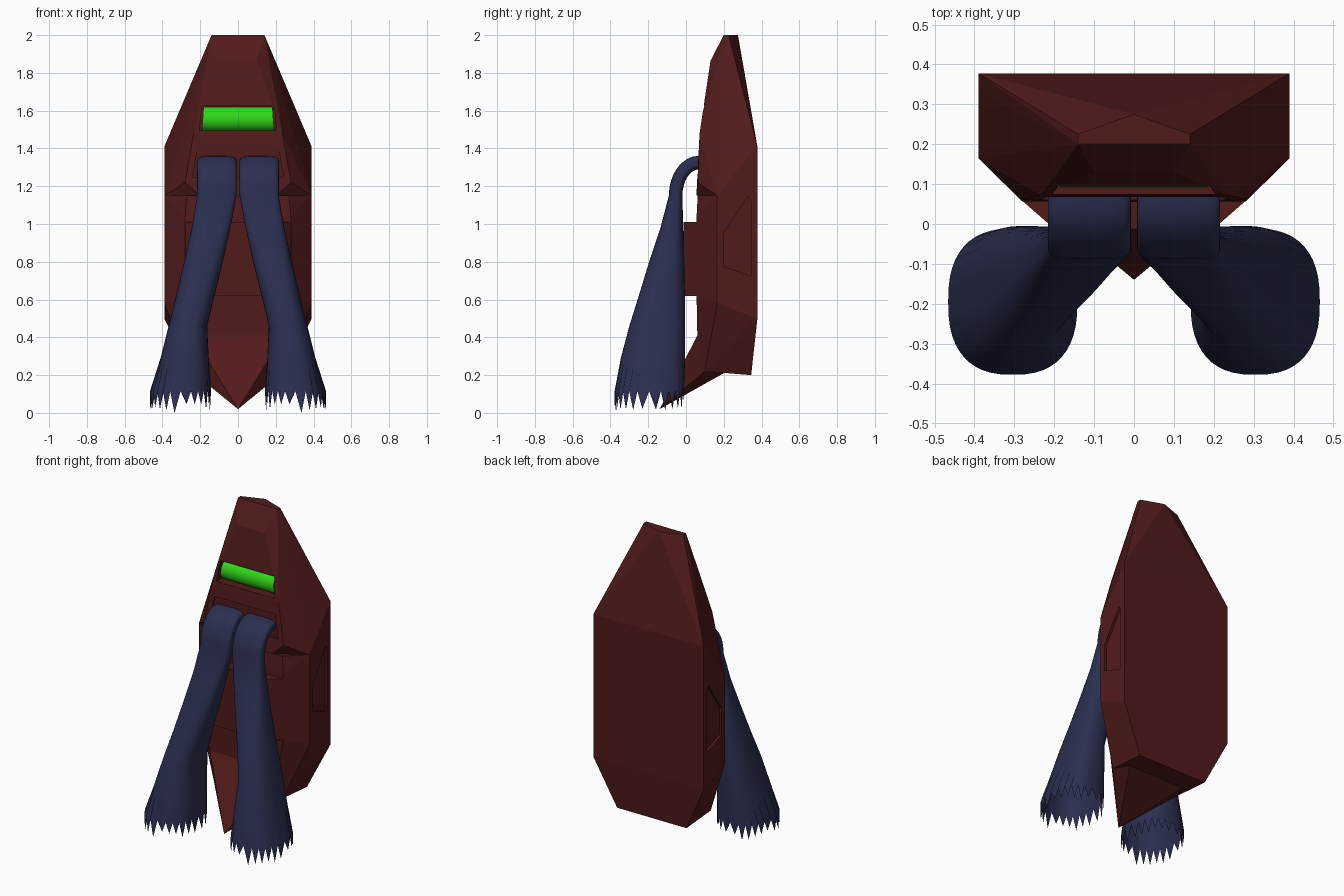
import bpy, bmesh, math, random
from mathutils import Vector

if "Cube" in bpy.data.objects:
    bpy.data.objects.remove(bpy.data.objects["Cube"])

random.seed(4)


def material(name, rgb):
    m = bpy.data.materials.new(name)
    m.diffuse_color = (*rgb, 1)
    m.use_nodes = True
    m.node_tree.nodes["Principled BSDF"].inputs["Base Color"].default_value = m.diffuse_color
    return m


RED = material("dark_red", (0.085, 0.011, 0.011))
NAVY = material("navy", (0.024, 0.028, 0.08))
GREEN = material("green", (0.03, 0.7, 0.01))


def finish(name, bm, mat):
    bmesh.ops.recalc_face_normals(bm, faces=bm.faces)
    me = bpy.data.meshes.new(name)
    bm.to_mesh(me)
    bm.free()
    ob = bpy.data.objects.new(name, me)
    bpy.context.collection.objects.link(ob)
    if mat:
        me.materials.append(mat)
    return ob


def mirror_hull(name, pts, mat=RED):
    """Faceted convex block from half of its corners, mirrored over x."""
    bm = bmesh.new()
    for x, y, z in pts:
        bm.verts.new((x, y, z))
        if x:
            bm.verts.new((-x, y, z))
    res = bmesh.ops.convex_hull(bm, input=bm.verts)
    loose = [v for v in bm.verts if not v.link_faces]
    bmesh.ops.delete(bm, geom=loose, context='VERTS')
    bmesh.ops.dissolve_limit(bm, angle_limit=0.01, verts=bm.verts, edges=bm.edges)
    return finish(name, bm, mat)


def prism(name, pts, depth):
    """Extrude a closed 3D polygon along the depth vector."""
    bm = bmesh.new()
    a = [bm.verts.new(p) for p in pts]
    b = [bm.verts.new(Vector(p) + Vector(depth)) for p in pts]
    bm.faces.new(a)
    bm.faces.new(b[::-1])
    for i in range(len(a)):
        j = (i + 1) % len(a)
        bm.faces.new((a[i], a[j], b[j], b[i]))
    return finish(name, bm, None)


def cut(target, cutter):
    cutter.hide_render = True
    mod = target.modifiers.new("cut", 'BOOLEAN')
    mod.operation = 'DIFFERENCE'
    mod.solver = 'EXACT'
    mod.object = cutter
    bpy.context.view_layer.objects.active = target
    bpy.ops.object.modifier_apply(modifier=mod.name)
    bpy.data.objects.remove(cutter)


# Tapering hood
hood = mirror_hull("upper_shell", [
    (.14, .20, 2), (.14, .225, 2), (0, .275, 2), (.10, .13, 1.865),
    (.235, .072, 1.48), (.39, .33, 1.36), (.39, .378, 1.41),
    (.28, .062, 1.22), (.20, .055, 1.15), (.39, .165, 1.15), (.39, .378, 1.15)])

# Visor slot and shallow chest panel
cut(hood, prism("slot_cutter", [(-.205, 0, 1.495), (.205, 0, 1.495),
                                (.19, 0, 1.625), (-.19, 0, 1.625)], (0, .14, 0)))
cut(hood, prism("panel_cutter", [(-.24, -.05, 1.25), (.24, -.05, 1.25),
                                 (.215, -.05, 1.40), (-.215, -.05, 1.40)], (0, .125, 0)))

# Lower torso, with a recessed panel on each flank
torso = mirror_hull("lower_shell", [
    (.39, .165, 1.15), (.39, .378, 1.15), (.27, .062, 1.15), (.28, .056, 1.04),
    (.28, .056, .62), (.24, .06, .41), (.39, .165, .58), (.39, .378, .50),
    (.245, .10, .22), (.245, .345, .20)])
flank = [(.20, .95), (.33, 1.145), (.343, 1.12), (.343, .725), (.20, .775)]
for s in (-1, 1):
    cut(torso, prism("flank_cutter", [(s * .375, y, z) for y, z in flank],
                     (s * .1, 0, 0)))

# Raised belly block and pointed keel
mirror_hull("belly_block", [(x, y, z) for z in (.62, 1.01)
                            for x, y in ((.20, -.012), (.28, .058), (.20, .10))])
mirror_hull("keel", [(.24, .06, .41), (.245, .10, .22), (.22, .16, .40),
                     (.2, .2, .21), (0, -.14, .02)])

# Glowing visor: horizontal half-round bar
bm = bmesh.new()
rings = []
for x, shrink in ((-1, 0), (1, 0)):
    ring = []
    for i in range(13):
        t = math.pi * i / 12
        z = 1.557 + .062 * math.cos(t)
        ring.append(bm.verts.new((x * (.187 - .07 * (z - 1.557)), .142 - .05 * math.sin(t), z)))
    rings.append(ring)
for i in range(12):
    f = bm.faces.new((rings[0][i], rings[0][i + 1], rings[1][i + 1], rings[1][i]))
    f.smooth = True
for r in rings:
    bm.faces.new(r)
finish("visor", bm, GREEN)

# Hanging flared sleeves with ragged hems
SEG = 48
stations = []   # centre, thickness direction, half width, half thickness, roundness
for i in range(9):
    a = math.radians(90 * i / 8)
    stations.append((Vector((.112, .068 - .123 * math.sin(a), 1.15 + .175 * math.cos(a))),
                     Vector((0, -math.sin(a), math.cos(a))), .104, .036, .55))
for x0, x1, y0, y1, z, p in ((.04, .245, -.135, -.015, .98, .65), (.08, .285, -.195, -.01, .80, .75),
                             (.125, .328, -.25, -.006, .62, .8), (.163, .367, -.30, -.005, .46, .8),
                             (.155, .41, -.345, -.005, .29, .8), (.142, .466, -.378, -.012, .13, .8)):
    stations.append((Vector(((x0 + x1) / 2, (y0 + y1) / 2, z)), Vector((0, -1, 0)),
                     (x1 - x0) / 2, (y1 - y0) / 2, p))
teeth = [random.uniform(.01, .055) for _ in range(SEG // 2)]
teeth[5] = 0


def power(v, p):
    return math.copysign(abs(v) ** p, v)


for s, side in ((-1, "left"), (1, "right")):
    bm = bmesh.new()
    prev = None
    for k, (c, d, hw, ht, p) in enumerate(stations):
        ring = []
        for i in range(SEG):
            t = 2 * math.pi * i / SEG
            v = c + Vector((hw * power(math.cos(t), p), 0, 0)) + d * (ht * power(math.sin(t), p))
            if k == len(stations) - 1:
                v.z = teeth[i // 2] if i % 2 else .115
            v.x *= s
            ring.append(bm.verts.new(v))
        if prev:
            for i in range(SEG):
                j = (i + 1) % SEG
                bm.faces.new((prev[i], prev[j], ring[j], ring[i])).smooth = True
        else:
            bm.faces.new(ring)
        prev = ring
    finish(side + "_sleeve", bm, NAVY)
